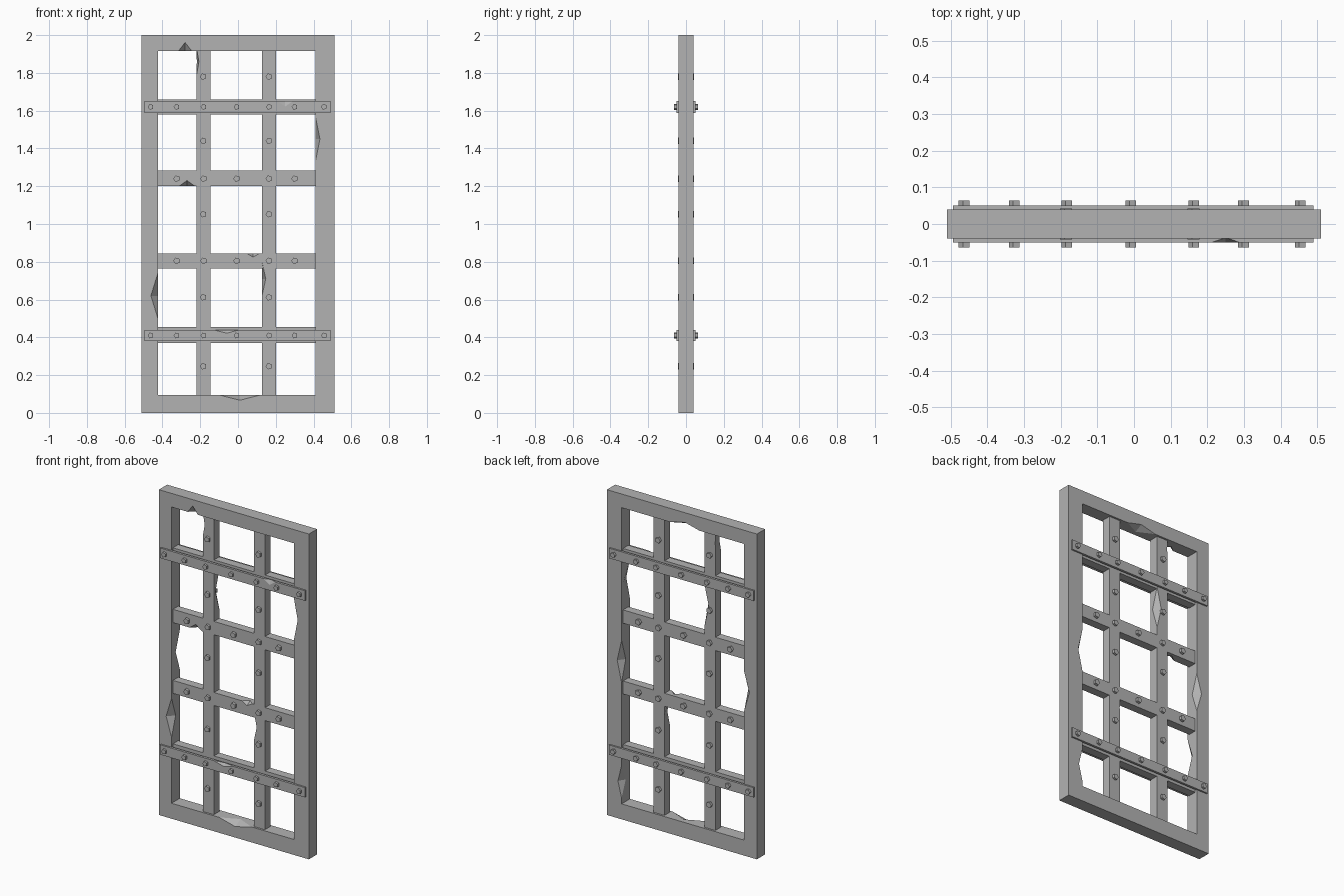
import bpy, bmesh, math
from mathutils import Matrix, Vector

if "Cube" in bpy.data.objects:
    bpy.data.objects.remove(bpy.data.objects["Cube"])

iron = bpy.data.materials.new("iron_grey")
iron.use_nodes = True
GREY = (0.45, 0.45, 0.45, 1)
iron.diffuse_color = GREY
iron.node_tree.nodes["Principled BSDF"].inputs["Base Color"].default_value = GREY


def finish(bm, name):
    bmesh.ops.recalc_face_normals(bm, faces=bm.faces)
    mesh = bpy.data.meshes.new(name)
    bm.to_mesh(mesh)
    bm.free()
    mesh.materials.append(iron)
    obj = bpy.data.objects.new(name, mesh)
    bpy.context.collection.objects.link(obj)
    return obj


def box(name, x0, x1, y0, y1, z0, z1):
    bm = bmesh.new()
    size = Matrix.Diagonal((x1 - x0, y1 - y0, z1 - z0, 1))
    place = Matrix.Translation(((x0 + x1) / 2, (y0 + y1) / 2, (z0 + z1) / 2))
    bmesh.ops.create_cube(bm, size=1, matrix=place @ size)
    return finish(bm, name)


def chip(obj, x, y, z, rx, ry, rz):
    """Knock an angular chip out of an edge with an eight-sided cutter."""
    bm = bmesh.new()
    radii = Vector((rx, ry, rz))
    for i in range(3):
        for sign in (-1, 1):
            p = Vector((x, y, z))
            p[i] += sign * radii[i]
            bm.verts.new(p)
    bmesh.ops.convex_hull(bm, input=bm.verts)
    cutter = finish(bm, "chip_cutter")
    cutter.hide_render = True
    mod = obj.modifiers.new("chip", "BOOLEAN")
    mod.operation = "DIFFERENCE"
    mod.solver = "EXACT"
    mod.object = cutter
    bpy.context.view_layer.update()
    graph = bpy.context.evaluated_depsgraph_get()
    mesh = bpy.data.meshes.new_from_object(obj.evaluated_get(graph))
    obj.modifiers.clear()
    obj.data = mesh
    bpy.data.objects.remove(cutter)


def bolts(name, spots, base, tip, radius):
    """Five-sided bolt heads on both the front and the back."""
    bm = bmesh.new()
    for x, z in spots:
        for side in (-1, 1):
            turn = Matrix.Rotation(math.pi / 2, 4, "X") @ Matrix.Rotation(math.pi / 2, 4, "Z")
            place = Matrix.Translation((x, side * (base + tip) / 2, z))
            bmesh.ops.create_cone(bm, cap_ends=True, segments=5, radius1=radius,
                                  radius2=radius, depth=tip - base, matrix=place @ turn)
    return finish(bm, name)


# Outer frame: a rectangular ring
HALF = 0.04
LEFT, RIGHT, LOW, HIGH = -0.424, 0.41, 0.095, 1.916
bm = bmesh.new()
rings = []
for y in (-HALF, HALF):
    for x0, x1, z0, z1 in ((-0.51, 0.51, 0, 2), (LEFT, RIGHT, LOW, HIGH)):
        rings.append([bm.verts.new((x, y, z))
                      for x, z in ((x0, z0), (x1, z0), (x1, z1), (x0, z1))])
for a, b in ((0, 1), (2, 3), (0, 2), (1, 3)):
    for i in range(4):
        j = (i + 1) % 4
        bm.faces.new((rings[a][i], rings[a][j], rings[b][j], rings[b][i]))
frame = finish(bm, "frame")
chip(frame, -0.28, -HALF, HIGH, 0.035, 0.03, 0.045)
chip(frame, LEFT, -HALF, 0.62, 0.037, 0.04, 0.12)
chip(frame, RIGHT, -HALF, 1.45, 0.024, 0.06, 0.12)
chip(frame, 0.01, -HALF, LOW, 0.11, 0.05, 0.028)
chip(frame, RIGHT, HALF, 0.97, 0.03, 0.04, 0.13)
chip(frame, RIGHT, HALF, 0.23, 0.025, 0.04, 0.1)
chip(frame, LEFT, HALF, 1.01, 0.035, 0.04, 0.12)
chip(frame, -0.02, HALF, HIGH, 0.1, 0.05, 0.025)

# Upright bars
BAR = 0.028
upright_right = box("upright_right", -0.219, -0.145, -BAR, BAR, 0.06, 1.95)
upright_left = box("upright_left", 0.127, 0.202, -BAR, BAR, 0.06, 1.95)
chip(upright_right, -0.145, BAR, 1.46, 0.03, 0.04, 0.13)
chip(upright_right, -0.219, -BAR, 1.86, 0.012, 0.07, 0.07)
chip(upright_left, 0.127, -BAR, 0.71, 0.02, 0.06, 0.09)

# Crossbars, the outer two carrying riveted straps
RAIL = 0.026
for name, z0, z1 in (("lower_crossbar", 0.37, 0.455), ("lower_middle_crossbar", 0.765, 0.845),
                     ("upper_middle_crossbar", 1.2, 1.282), ("upper_crossbar", 1.58, 1.66)):
    bar = box(name, -0.45, 0.44, -RAIL, RAIL, z0, z1)
    if name == "lower_middle_crossbar":
        chip(bar, 0.08, -RAIL, z1, 0.035, 0.03, 0.02)
    if name == "upper_middle_crossbar":
        chip(bar, -0.27, -RAIL, z0, 0.042, 0.035, 0.03)

# Flat straps on front and back
for name, z0, z1, cx, width, depth in (("lower_strap", 0.38, 0.44, -0.06, 0.07, 0.018),
                                       ("upper_strap", 1.588, 1.65, 0.25, 0.04, 0.028)):
    front = box(name + "_front", -0.494, 0.49, -0.051, -0.036, z0, z1)
    chip(front, cx, -0.051, z1, width, 0.014, depth)
    box(name + "_back", -0.494, 0.49, 0.036, 0.05, z0, z1)

# Bolts
across = (-0.325, -0.182, -0.007, 0.164, 0.3)
bolts("strap_bolts", [(x, z) for z in (0.41, 1.62) for x in (-0.462, *across, 0.455)],
      0.045, 0.064, 0.016)
bolts("crossbar_bolts", [(x, z) for z in (0.805, 1.24) for x in across], 0.02, 0.042, 0.018)
bolts("upright_bolts", [(x, z) for x in (-0.184, 0.164) for z in (0.247, 0.612, 1.052, 1.44, 1.78)],
      0.02, 0.042, 0.018)
